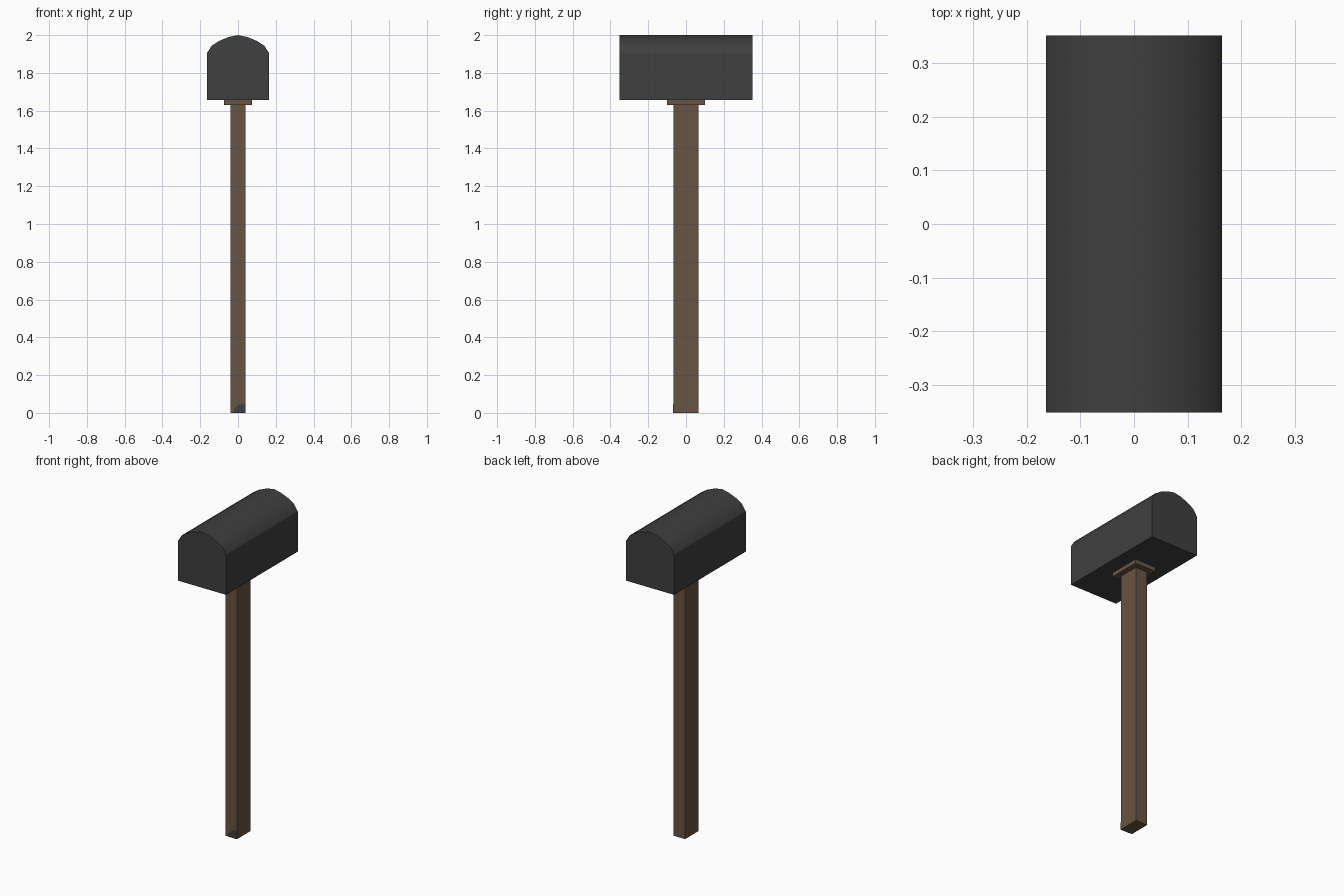
import bpy, math

if "Cube" in bpy.data.objects:
    bpy.data.objects.remove(bpy.data.objects["Cube"])


def material(name, rgb):
    m = bpy.data.materials.new(name)
    m.diffuse_color = (*rgb, 1)
    m.use_nodes = True
    m.node_tree.nodes["Principled BSDF"].inputs["Base Color"].default_value = m.diffuse_color
    return m


GREY = material("dark grey metal", (0.05, 0.05, 0.05))
BROWN = material("brown wood", (0.14, 0.09, 0.057))


def prism(name, profile, y0, y1, mat):
    """Extrude an XZ profile (counter-clockwise seen from the front) along y."""
    n = len(profile)
    verts = [(x, y, z) for y in (y0, y1) for x, z in profile]
    faces = [tuple(range(n)), tuple(range(2 * n - 1, n - 1, -1))]
    faces += [(i, i + n, (i + 1) % n + n, (i + 1) % n) for i in range(n)]
    mesh = bpy.data.meshes.new(name)
    mesh.from_pydata(verts, [], faces)
    mesh.materials.append(mat)
    ob = bpy.data.objects.new(name, mesh)
    bpy.context.collection.objects.link(ob)
    return ob


def box(name, hx, hy, z0, z1, mat):
    return prism(name, [(-hx, z0), (hx, z0), (hx, z1), (-hx, z1)], -hy, hy, mat)


# Wooden post and the mounting plate on top of it
box("post", 0.04, 0.066, 0, 1.63, BROWN)
box("mounting_plate", 0.073, 0.10, 1.63, 1.656, BROWN)

# Mailbox body: straight sides with an arched roof
half = [(0.164, 1.656), (0.164, 1.905), (0.139, 1.944), (0.10, 1.969), (0.05, 1.99)]
profile = half + [(0, 2.0)] + [(-x, z) for x, z in reversed(half)]
body = prism("mailbox_body", profile, -0.351, 0.351, GREY)

# Smooth the roof only, keeping the end faces and walls crisp
bpy.context.view_layer.objects.active = body
body.select_set(True)
bpy.ops.object.shade_smooth_by_angle(angle=math.radians(30))

# Dark patch at the foot of the post's front
prism("foot_patch", [(-0.02, 0), (0.04, 0), (0.04, 0.047), (0.005, 0.044), (-0.02, 0.022)],
      -0.068, -0.065, GREY)
